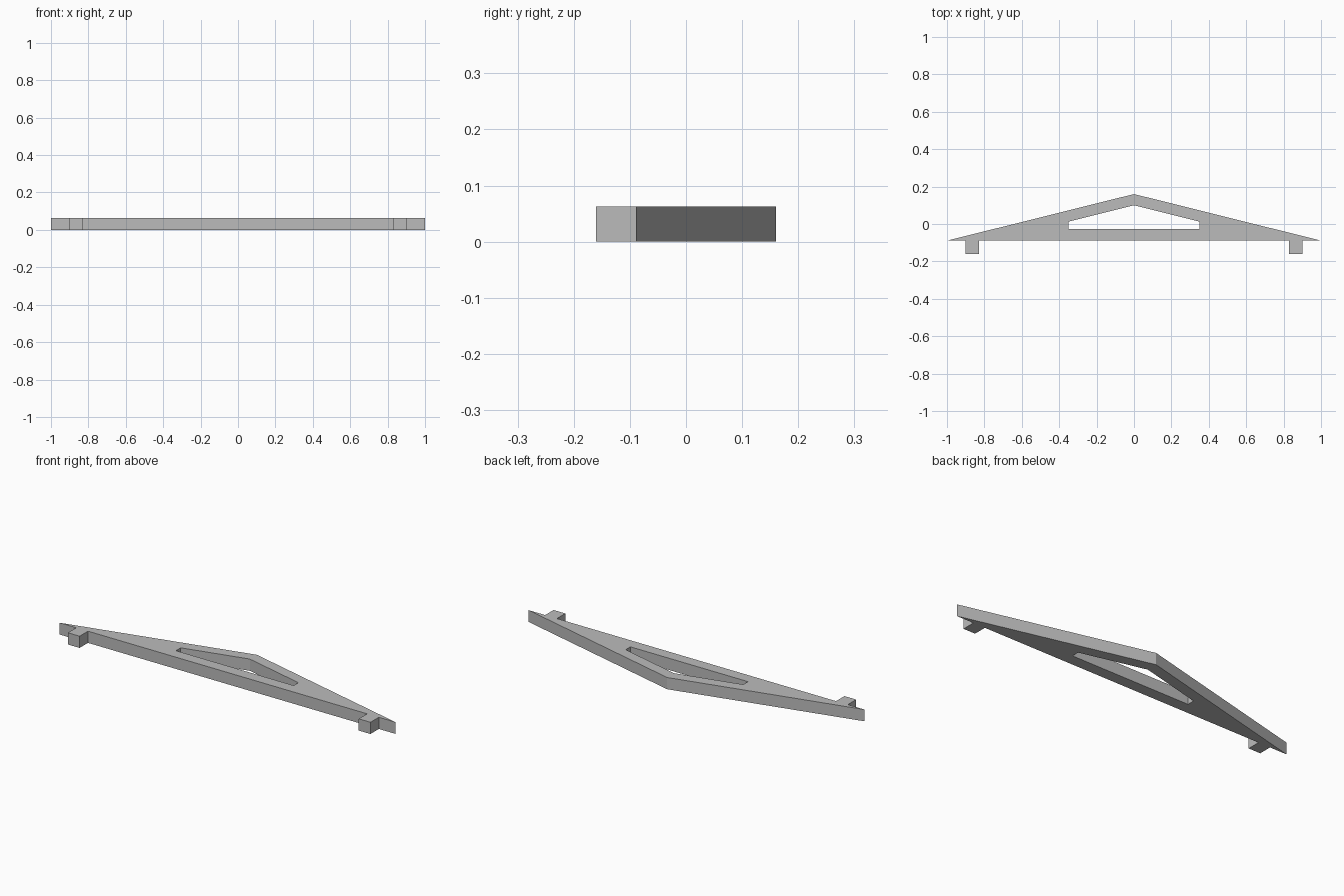
import bpy
import bmesh

cube = bpy.data.objects.get("Cube")
if cube:
    bpy.data.objects.remove(cube, do_unlink=True)

HEIGHT = 0.063
FRONT = -0.089

# Plain grey material
grey = bpy.data.materials.new("light grey")
grey.use_nodes = True
colour = (0.5, 0.5, 0.5, 1)
grey.diffuse_color = colour
grey.node_tree.nodes["Principled BSDF"].inputs["Base Color"].default_value = colour


def prism(name, outline, bottom, top):
    """Extrude a counter-clockwise plan outline between two heights."""
    bm = bmesh.new()
    base = bm.faces.new([bm.verts.new((x, y, bottom)) for x, y in outline])
    result = bmesh.ops.extrude_face_region(bm, geom=[base], use_keep_orig=True)
    raised = [v for v in result["geom"] if isinstance(v, bmesh.types.BMVert)]
    bmesh.ops.translate(bm, verts=raised, vec=(0, 0, top - bottom))
    bmesh.ops.recalc_face_normals(bm, faces=bm.faces)
    mesh = bpy.data.meshes.new(name)
    bm.to_mesh(mesh)
    bm.free()
    mesh.materials.append(grey)
    obj = bpy.data.objects.new(name, mesh)
    bpy.context.collection.objects.link(obj)
    return obj


# Triangular frame
frame = prism("gable_frame", [(-1, FRONT), (1, FRONT), (0, 0.16)], 0, HEIGHT)

# Five-sided opening through the middle
opening = prism(
    "opening_cutter",
    [(-0.35, -0.027), (0.35, -0.027), (0.35, 0.013), (0, 0.1), (-0.35, 0.013)],
    -0.1, HEIGHT + 0.1)
opening.hide_render = True
opening.hide_viewport = True
cut = frame.modifiers.new("opening", "BOOLEAN")
cut.operation = "DIFFERENCE"
cut.solver = "EXACT"
cut.object = opening

# Square feet near both ends
for side, name in ((1, "left_foot"), (-1, "right_foot")):
    x0, x1 = sorted((side * 0.83, side * 0.9))
    prism(name, [(x0, -0.16), (x1, -0.16), (x1, FRONT), (x0, FRONT)], 0, HEIGHT)
